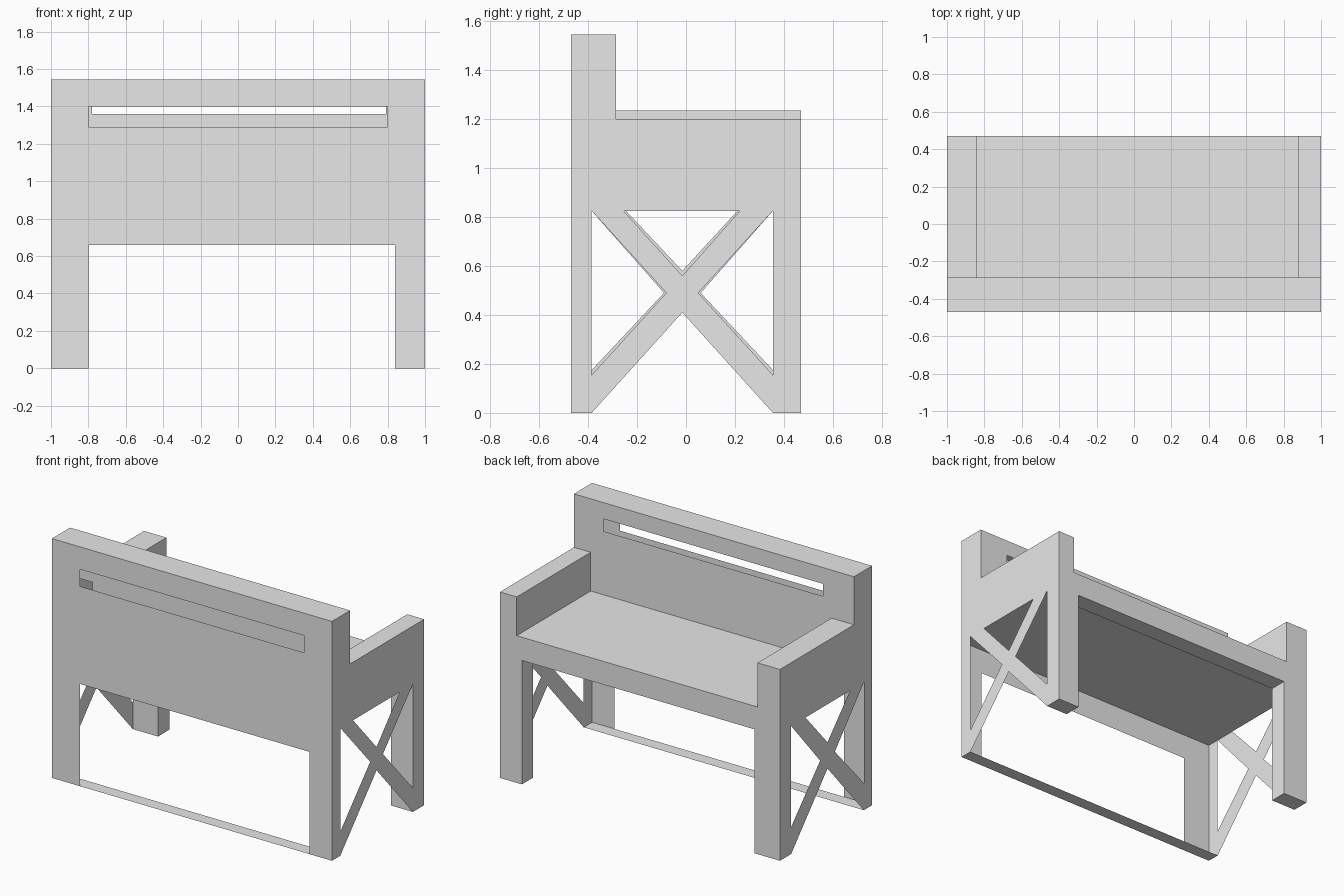
import bpy
import bmesh
from mathutils import Vector

if "Cube" in bpy.data.objects:
    bpy.data.objects.remove(bpy.data.objects["Cube"], do_unlink=True)

grey = bpy.data.materials.new("plain grey")
grey.use_nodes = True
grey.diffuse_color = (0.8, 0.8, 0.8, 1)
grey.node_tree.nodes["Principled BSDF"].inputs["Base Color"].default_value = (0.8, 0.8, 0.8, 1)


def rect(a0, a1, b0, b1):
    return [(a0, b0), (a1, b0), (a1, b1), (a0, b1)]


def sheet(name, axis, pos, side, outline, holes=()):
    """Flat panel across one axis, facing side (+1 or -1), with optional holes."""
    bm = bmesh.new()
    normal = Vector([side if i == axis else 0 for i in range(3)])
    for loop in [outline, *holes]:
        verts = []
        for point in loop:
            co = list(point)
            co.insert(axis, pos)
            verts.append(bm.verts.new(co))
        for i, v in enumerate(verts):
            bm.edges.new((v, verts[i - 1]))
    bmesh.ops.triangle_fill(bm, use_beauty=True, edges=bm.edges[:], normal=normal)
    bm.normal_update()
    for f in bm.faces:
        if f.normal.dot(normal) < 0:
            f.normal_flip()
    mesh = bpy.data.meshes.new(name)
    bm.to_mesh(mesh)
    bm.free()
    mesh.materials.append(grey)
    obj = bpy.data.objects.new(name, mesh)
    bpy.context.collection.objects.link(obj)
    return obj


# Main levels and depths
Y, BACK, POST, LEG = 0.47, -0.285, -0.385, 0.355
TOP, SEAT, UNDER, RAIL = 1.545, 0.95, 0.825, 0.80
ARM_L, ARM_R = 1.20, 1.235          # arm tops
IN_L, IN_R = 0.88, -0.84            # arm inner sides
LEG_L, LEG_R = 0.843, -0.82         # leg inner sides

# Backrest: outer panel with legs, inner panel, top cap
sheet("backrest_outer_panel", 1, -Y, -1,
      [(-1, 0), (-0.8, 0), (-0.8, 0.66), (0.84, 0.66), (0.84, 0), (1, 0), (1, TOP), (-1, TOP)],
      [rect(-0.8, 0.8, 1.29, 1.40)])
sheet("backrest_inner_panel", 1, BACK, 1,
      [(IN_R, SEAT), (IN_L, SEAT), (IN_L, ARM_L), (1, ARM_L), (1, TOP),
       (-1, TOP), (-1, ARM_R), (IN_R, ARM_R)],
      [rect(-0.78, 0.79, 1.36, 1.44)])
sheet("backrest_top", 2, TOP, 1, rect(-1, 1, -Y, BACK))
sheet("ground_strip", 2, 0, -1, rect(-1, 1, -Y, POST))

# Seat and apron
sheet("seat_top", 2, SEAT, 1, rect(IN_R, IN_L, BACK, Y))
sheet("seat_underside", 2, UNDER, -1, rect(-1, 1, -Y, LEG))
sheet("apron_bottom", 2, RAIL, -1, rect(LEG_R, LEG_L, LEG, Y))
sheet("apron_inner_side", 1, LEG, -1, rect(LEG_R, LEG_L, RAIL, UNDER))
sheet("apron_and_leg_faces", 1, Y, 1,
      [(-1, 0), (LEG_R, 0), (LEG_R, RAIL), (LEG_L, RAIL), (LEG_L, 0), (1, 0),
       (1, ARM_L), (IN_L, ARM_L), (IN_L, SEAT), (IN_R, SEAT), (IN_R, ARM_R), (-1, ARM_R)])

# Ends: cross-braced side panel, arm and leg for each side
for name, s, arm, inner, leg, lift in (("left", 1, ARM_L, IN_L, LEG_L, 0),
                                       ("right", -1, ARM_R, IN_R, LEG_R, 0.02)):
    sheet(name + "_side_panel", 0, s, s,
          [(-Y, 0), (POST, 0), (-0.015, 0.41), (LEG, 0), (Y, 0),
           (Y, arm), (BACK, arm), (BACK, TOP), (-Y, TOP)],
          [[(POST, UNDER), (POST, 0.155 + lift), (-0.08 - lift / 2, 0.49)],
           [(-0.255 + lift / 2, UNDER), (0.22 - lift / 2, UNDER), (-0.015, 0.56 + lift)],
           [(LEG, UNDER), (LEG, 0.155 + lift), (0.05 + lift / 2, 0.49)]])
    x0, x1 = sorted((s, inner))
    sheet(name + "_arm_top", 2, arm, 1, rect(x0, x1, BACK, Y))
    sheet(name + "_arm_inner_side", 0, inner, -s, rect(BACK, Y, SEAT, arm))
    x0, x1 = sorted((s, leg))
    sheet(name + "_leg_inner_side", 0, leg, -s, rect(LEG, Y, 0, UNDER))
    sheet(name + "_leg_rear_side", 1, LEG, -1, rect(x0, x1, 0, UNDER))
    sheet(name + "_foot", 2, 0, -1, rect(x0, x1, LEG, Y))
